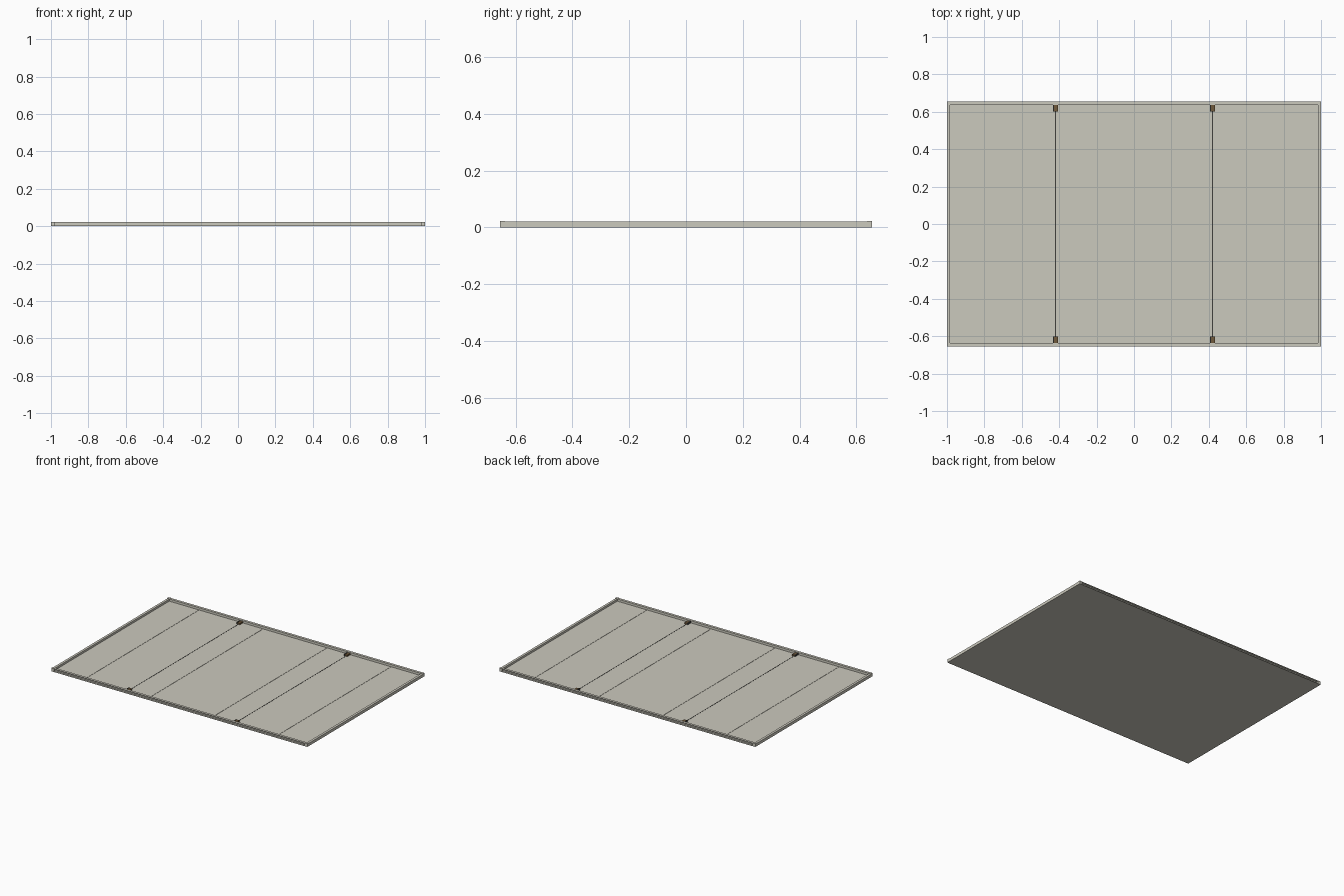
import bpy, bmesh

if "Cube" in bpy.data.objects:
    bpy.data.objects.remove(bpy.data.objects["Cube"])

X, Y, H = 1.0, 0.655, 0.022      # half length, half width, rail height
FLOOR = 0.006                    # top of the floor panels


def material(name, color):
    m = bpy.data.materials.new(name)
    m.diffuse_color = (*color, 1)
    m.use_nodes = True
    m.node_tree.nodes["Principled BSDF"].inputs["Base Color"].default_value = m.diffuse_color
    return m


STONE = material("warm_grey", (0.6, 0.585, 0.51))
BROWN = material("brown", (0.16, 0.10, 0.045))
DARK = material("dark", (0.05, 0.05, 0.045))


def finish(name, bm, mat):
    bmesh.ops.recalc_face_normals(bm, faces=bm.faces)
    me = bpy.data.meshes.new(name)
    bm.to_mesh(me)
    bm.free()
    me.materials.append(mat)
    ob = bpy.data.objects.new(name, me)
    bpy.context.collection.objects.link(ob)
    return ob


def box(name, x0, x1, y0, y1, z0, z1, mat):
    bm = bmesh.new()
    bmesh.ops.create_cube(bm, size=1)
    for v in bm.verts:
        v.co = (x1 if v.co.x > 0 else x0,
                y1 if v.co.y > 0 else y0,
                z1 if v.co.z > 0 else z0)
    return finish(name, bm, mat)


def channel(name, profile, x0, x1, mat):
    # Extrude a (y, z) profile along x
    bm = bmesh.new()
    face = bm.faces.new([bm.verts.new((x0, y, z)) for y, z in profile])
    ext = bmesh.ops.extrude_face_region(bm, geom=[face])
    for g in ext["geom"]:
        if isinstance(g, bmesh.types.BMVert):
            g.co.x = x1
    return finish(name, bm, mat)


# Floor panels with fine joints between them
seams = [-0.985, -0.75, -0.25, 0.25, 0.75, 0.985]
for i, (a, b) in enumerate(zip(seams, seams[1:])):
    box(f"floor_panel_{i}", a + 0.001, b - 0.001, -0.642, 0.642, 0.001, FLOOR, STONE)

# Continuous bottom sheet
box("bottom_sheet", -0.985, 0.985, -0.642, 0.642, 0, 0.0015, STONE)

# Long side rails: C-channels opening outward
inner, t = 0.637, 0.003
for s, side in ((-1, "front"), (1, "back")):
    prof = [(inner, 0), (Y, 0), (Y, t), (inner + t, t),
            (inner + t, H - t), (Y, H - t), (Y, H), (inner, H)]
    channel(f"{side}_rail", [(s * y, z) for y, z in prof], -0.98, 0.98, STONE)

for sx, end in ((-1, "left"), (1, "right")):
    # End rails
    xs = sorted((sx * 0.983, sx * X))
    box(f"{end}_rail", *xs, -0.637, 0.637, 0, 0.020, STONE)
    # Thin cross line between the brackets
    box(f"{end}_cross_line", sx * 0.42 - 0.002, sx * 0.42 + 0.002,
        -0.605, 0.605, FLOOR, FLOOR + 0.001, DARK)
    for sy, side in ((-1, "front"), (1, "back")):
        # Corner caps closing the side rails
        cx = sorted((sx * 0.98, sx * X))
        cy = sorted((sy * inner, sy * Y))
        box(f"{end}_{side}_corner", *cx, *cy, 0, H + 0.001, STONE)
        # Brown bracket with a dark clamp beside the rail
        by = sorted((sy * 0.602, sy * inner))
        box(f"{end}_{side}_bracket", sx * 0.42 - 0.007, sx * 0.42 + 0.013,
            *by, FLOOR, 0.016, BROWN)
        box(f"{end}_{side}_clamp", sx * 0.42 - 0.013, sx * 0.42 - 0.007,
            *by, FLOOR, 0.018, DARK)
